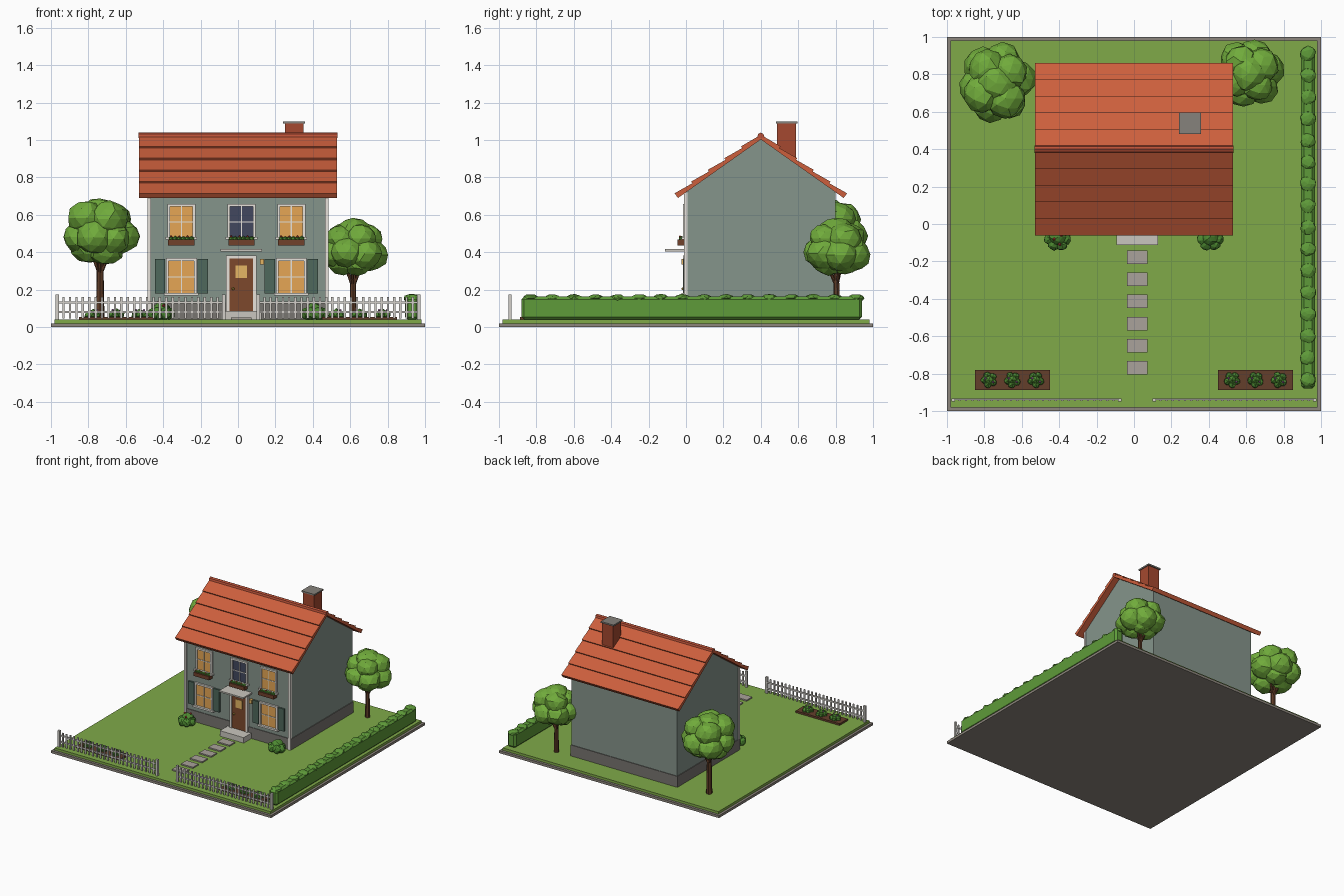
import bpy, bmesh, math, random
from mathutils import Vector, Matrix

if "Cube" in bpy.data.objects:
    bpy.data.objects.remove(bpy.data.objects["Cube"])

random.seed(4)
mats = {}


def mat(hexcol):
    if hexcol not in mats:
        m = bpy.data.materials.new("colour_" + hexcol)
        rgb = [(int(hexcol[i:i + 2], 16) / 255) ** 2.2 for i in (0, 2, 4)]
        m.diffuse_color = (*rgb, 1)
        m.use_nodes = True
        m.node_tree.nodes["Principled BSDF"].inputs["Base Color"].default_value = m.diffuse_color
        mats[hexcol] = m
    return mats[hexcol]


def finish(name, bm, col):
    bmesh.ops.recalc_face_normals(bm, faces=bm.faces)
    me = bpy.data.meshes.new(name)
    bm.to_mesh(me)
    bm.free()
    ob = bpy.data.objects.new(name, me)
    bpy.context.collection.objects.link(ob)
    me.materials.append(mat(col))
    return ob


def boxes(name, col, *spans):
    """Each span is x0, x1, y0, y1, z0, z1."""
    bm = bmesh.new()
    for x0, x1, y0, y1, z0, z1 in spans:
        c = Vector((x0 + x1, y0 + y1, z0 + z1)) / 2
        s = Matrix.Diagonal((x1 - x0, y1 - y0, z1 - z0, 1))
        bmesh.ops.create_cube(bm, size=1, matrix=Matrix.Translation(c) @ s)
    return finish(name, bm, col)


def extrude_x(name, col, profile, x0, x1):
    """Closed (y, z) profile extruded along x."""
    bm = bmesh.new()
    f = bm.faces.new([bm.verts.new((x0, y, z)) for y, z in profile])
    r = bmesh.ops.extrude_face_region(bm, geom=[f])
    vs = [v for v in r["geom"] if isinstance(v, bmesh.types.BMVert)]
    bmesh.ops.translate(bm, verts=vs, vec=(x1 - x0, 0, 0))
    return finish(name, bm, col)


def blobs(name, col, items, sub=2, squash=1.0, jitter=0.1):
    """Faceted leaf clumps, each x, y, z, radius."""
    bm = bmesh.new()
    for x, y, z, r in items:
        vs = bmesh.ops.create_icosphere(bm, subdivisions=sub, radius=r)["verts"]
        for v in vs:
            v.co *= 1 + random.uniform(-jitter, jitter)
            v.co.z *= squash
            v.co += Vector((x, y, z))
    return finish(name, bm, col)


def limb(bm, a, b, r0, r1):
    a, b = Vector(a), Vector(b)
    d = b - a
    m = Matrix.Translation((a + b) / 2) @ d.to_track_quat('Z', 'Y').to_matrix().to_4x4()
    bmesh.ops.create_cone(bm, cap_ends=True, segments=7, radius1=r0, radius2=r1,
                          depth=d.length, matrix=m)


# Ground
boxes("base_slab", "8C857C", (-1, 1, -1, 1, 0, 0.02))
boxes("lawn", "7FA84A", (-0.98, 0.98, -0.98, 0.98, 0.02, 0.04))

# House body
boxes("plinth", "77746F", (-0.485, 0.485, -0.005, 0.805, 0.04, 0.13))
boxes("walls", "84938A", (-0.48, 0.48, 0, 0.8, 0.04, 0.72))
extrude_x("gables", "84938A", [(0, 0.72), (0.8, 0.72), (0.4, 1.01)], -0.48, 0.48)
boxes("corner_boards", "E6E2DA", (-0.484, -0.465, -0.012, 0.008, 0.04, 0.72),
      (0.465, 0.484, -0.012, 0.008, 0.04, 0.72))

# Roof with five stepped tile courses a side
slope = math.atan(0.706)
cs, sn = math.cos(slope), math.sin(slope)
length, p0 = 0.443 / cs, (-0.043, 0.69)


def on_roof(t, h):
    return (p0[0] + t * length * cs - h * sn, p0[1] + t * length * sn + h * cs)


half = [p0]
for k in range(5):
    half.append(on_roof(k / 5, 0.031))
    half.append(on_roof((k + 1) / 5, 0.02))
half[-1] = (0.4, 1.028)
other = [(0.8 - y, z) for y, z in reversed(half[:-1])]
extrude_x("tiled_roof", "CB5F3F", half + other + [(0.4, 1.003)], -0.53, 0.53)
extrude_x("ridge_cap", "B9523A", [(0.38, 1.012), (0.386, 1.033), (0.4, 1.04),
                                  (0.414, 1.033), (0.42, 1.012)], -0.532, 0.532)

# Chimney
boxes("chimney", "A34A33", (0.25, 0.35, 0.487, 0.588, 0.86, 1.09))
boxes("chimney_cap", "85817B", (0.24, 0.357, 0.48, 0.597, 1.088, 1.1))


# Windows
def window(name, cx, z0, z1, w, glass):
    x0, x1, t = cx - w / 2, cx + w / 2, 0.014
    zm = (z0 + z1) / 2
    boxes(name + "_glass", glass, (x0 + t, x1 - t, -0.006, 0.004, z0 + t, z1 - t))
    boxes(name + "_frame", "E6E2DA",
          (x0, x0 + t, -0.015, 0.004, z0, z1), (x1 - t, x1, -0.015, 0.004, z0, z1),
          (x0 + t, x1 - t, -0.015, 0.004, z1 - t, z1),
          (x0 - 0.01, x1 + 0.01, -0.024, 0.004, z0, z0 + t),
          (cx - 0.003, cx + 0.003, -0.01, 0.004, z0 + t, z1 - t),
          (x0 + t, x1 - t, -0.01, 0.004, zm - 0.003, zm + 0.003))


for side, cx in (("left", -0.303), ("right", 0.285)):
    window("lower_window_" + side, cx, 0.168, 0.368, 0.165, "E5A555")
    boxes("shutters_" + side, "50685C",
          (cx - 0.142, cx - 0.087, -0.014, 0.004, 0.18, 0.364),
          (cx + 0.087, cx + 0.142, -0.014, 0.004, 0.18, 0.364))
for side, cx in (("left", -0.303), ("middle", 0.018), ("right", 0.285)):
    window("upper_window_" + side, cx, 0.467, 0.658, 0.15,
           "44495F" if side == "middle" else "E5A555")
    boxes("flower_box_" + side, "70432F", (cx - 0.07, cx + 0.07, -0.045, 0, 0.437, 0.467))
    xs = [cx - 0.055 + i * 0.022 for i in range(6)]
    blobs("box_leaves_" + side, "4F8A35", [(x, -0.024, 0.472, 0.015) for x in xs], 1)
    blobs("box_flowers_" + side, "C8403A",
          [(x, -0.032, 0.484, 0.006) for x in xs[::2]], 1)

# Door, step, canopy and lamp
dx = 0.017
boxes("door_frame", "E6E2DA", (dx - 0.082, dx - 0.063, -0.016, 0, 0.085, 0.382),
      (dx + 0.063, dx + 0.082, -0.016, 0, 0.085, 0.382),
      (dx - 0.063, dx + 0.063, -0.016, 0, 0.366, 0.382))
boxes("door", "7C4A30", (dx - 0.063, dx + 0.063, -0.01, 0, 0.085, 0.366))
boxes("door_window", "E5B565", (dx - 0.031, dx + 0.031, -0.014, 0, 0.262, 0.33))
blobs("door_knob", "C9A54A", [(dx - 0.043, -0.016, 0.205, 0.008)], 2, 1, 0)
boxes("door_step", "C9C5BD", (dx - 0.108, dx + 0.108, -0.105, 0, 0.04, 0.085))
boxes("door_canopy", "C9C5BD", (dx - 0.11, dx + 0.11, -0.112, 0, 0.404, 0.416))
boxes("wall_lamp", "E5B565", (0.118, 0.138, -0.025, 0, 0.335, 0.365))

# Garden path
boxes("stepping_stones", "A8A199",
      *[(dx - 0.055, dx + 0.055, y - 0.036, y + 0.036, 0.04, 0.05)
        for y in [-0.177 - 0.1185 * i for i in range(6)]])

# Picket fence
for side, x0, x1 in (("left", -0.975, -0.067), ("right", 0.1, 0.975)):
    n = 26
    step = (x1 - x0 - 0.016) / n
    parts = [(x0 + 0.002 + i * step, x0 + 0.014 + i * step, -0.946, -0.938, 0.045, 0.16)
             for i in range(1, n)]
    parts += [(x0, x1, -0.94, -0.932, z, z + 0.012) for z in (0.075, 0.125)]
    parts += [(x, x + 0.018, -0.95, -0.932, 0.04, 0.173) for x in (x0, x1 - 0.018)]
    boxes("picket_fence_" + side, "D2CFC9", *parts)

# Hedge
hedge = boxes("hedge", "5F9A3C", (0.893, 0.968, -0.88, 0.942, 0.04, 0.163))
bev = hedge.modifiers.new("bevel", 'BEVEL')
bev.width, bev.segments = 0.015, 1
blobs("hedge_tufts", "5F9A3C",
      [(0.93, 0.91 - i * 0.116, 0.155, 0.042) for i in range(16)], 2, 0.5)

# Flower beds and bushes
for side, s in (("left", -1), ("right", 1)):
    xa, xb = sorted((s * 0.45, s * 0.85))
    boxes("flower_bed_" + side, "64412F", (xa, xb, -0.887, -0.78, 0.04, 0.055))
    plants, petals = [], []
    for px in (0.525, 0.65, 0.775):
        for a in range(5):
            t = a * 1.257 + px * 9
            c, q = s * px + 0.025 * math.cos(t), -0.833 + 0.025 * math.sin(t)
            plants.append((c, q, 0.066, 0.022))
        plants.append((s * px, -0.833, 0.075, 0.024))
        petals += [(s * px + 0.022, -0.845, 0.09, 0.007), (s * px - 0.02, -0.825, 0.09, 0.007)]
    blobs("bed_plants_" + side, "4F8A35", plants, 1)
    blobs("bed_flowers_" + side, "A565A8", petals, 1)
    bx = s * 0.408
    clump = [(bx, -0.07, 0.085, 0.047)]
    clump += [(bx + 0.04 * math.cos(a), -0.08 + 0.033 * math.sin(a), 0.072, 0.033)
              for a in (0, 1.05, 2.1, 3.14, 4.2, 5.25)]
    blobs("bush_" + side, "4F8A35", clump)
    if s < 0:
        blobs("bush_flowers", "C8403A", [(bx - 0.02, -0.08, 0.13, 0.009),
                                         (bx + 0.02, -0.06, 0.13, 0.009),
                                         (bx + 0.01, -0.11, 0.115, 0.009)], 1)


# Trees
def tree(name, x, y, z, rx, ry, rz, trunk):
    bm = bmesh.new()
    fork = z - rz * 1.0
    limb(bm, (x, y, 0.035), (x, y, z), trunk, trunk * 0.6)
    for ang in (0.4, 2.6, 4.6):
        limb(bm, (x, y, fork - 0.05),
             (x + 0.4 * rx * math.cos(ang), y + 0.4 * ry * math.sin(ang), z - 0.3 * rz),
             trunk * 0.5, trunk * 0.3)
    finish(name + "_trunk", bm, "5D3D2A")
    r = rx * 0.5
    leaves = [(x, y, z, rx * 0.7), (x, y, z + rz - r * 1.05, r * 1.1)]
    for n, h, k, off in ((6, -0.22, 0.52, 0.2), (4, 0.32, 0.42, 0.6), (3, -0.48, 0.28, 1.1)):
        for i in range(n):
            a = off + i * math.tau / n
            leaves.append((x + k * rx * math.cos(a), y + k * ry * math.sin(a),
                           z + h * rz + random.uniform(-0.012, 0.012),
                           r * random.uniform(0.9, 1.05)))
    blobs(name + "_leaves", "70AA3E", leaves, 2, 0.92, 0.07)


tree("tree_left", -0.737, 0.752, 0.515, 0.205, 0.235, 0.182, 0.024)
tree("tree_right", 0.615, 0.805, 0.43, 0.182, 0.182, 0.163, 0.02)
